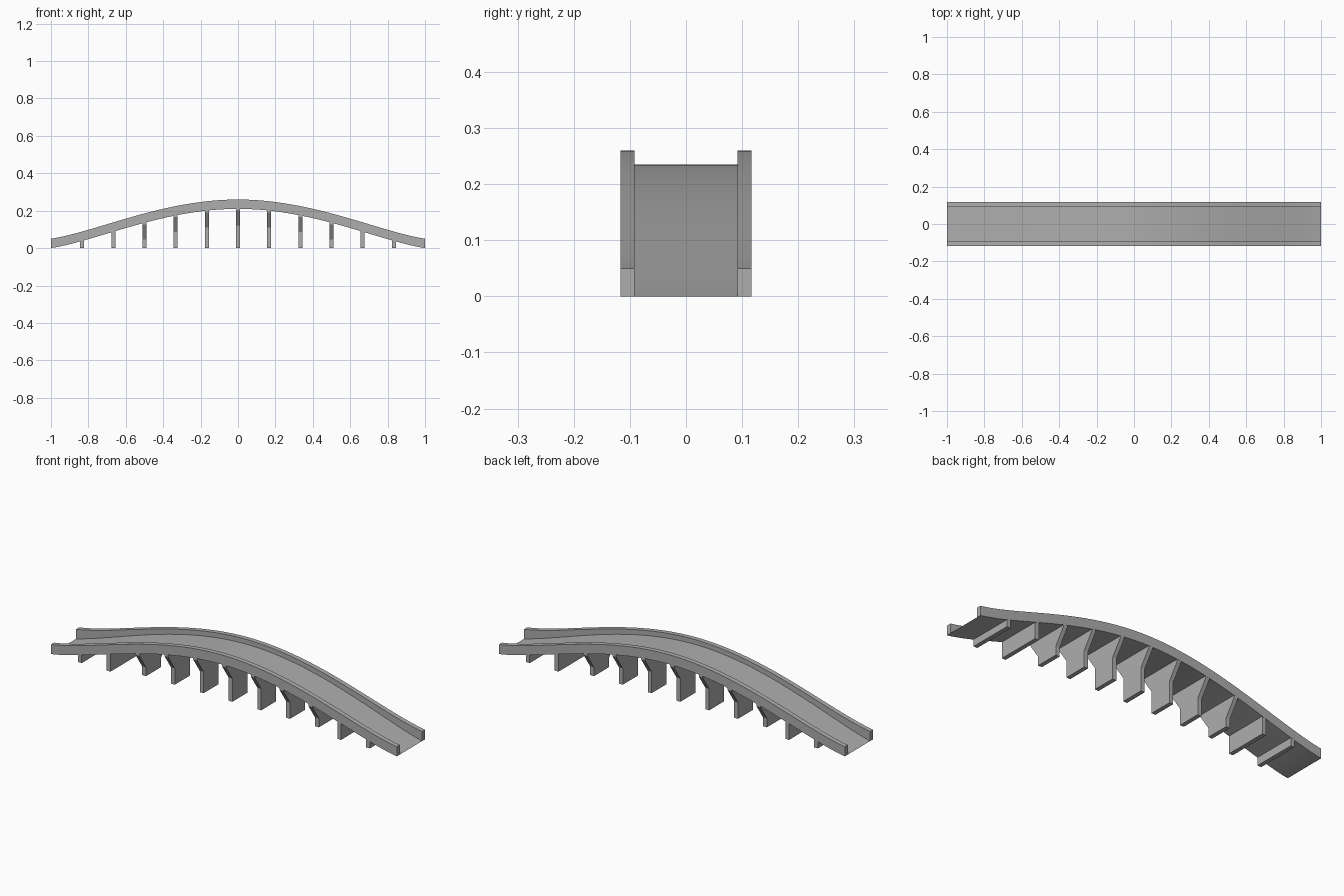
import bpy, bmesh
from mathutils import Vector
from mathutils.geometry import interpolate_bezier

cube = bpy.data.objects.get("Cube")
if cube:
    bpy.data.objects.remove(cube, do_unlink=True)

HALF_WIDTH, ROAD, WALL = 0.117, 0.092, 0.05

concrete = bpy.data.materials.new("concrete_grey")
concrete.use_nodes = True
grey = (0.42, 0.42, 0.42, 1)
concrete.diffuse_color = grey
concrete.node_tree.nodes["Principled BSDF"].inputs["Base Color"].default_value = grey


def arch(shoulder, crest):
    """Symmetric bridge curve as (x, z) vectors, from left end to right end."""
    half = interpolate_bezier(Vector((-1, 0)), Vector((-0.75, shoulder)),
                              Vector((-0.4, crest)), Vector((0, crest)), 25)
    half = [Vector((p[0], p[1])) for p in half]
    return half + [Vector((-p.x, p.y)) for p in reversed(half[:-1])]


def height(curve, x):
    for a, b in zip(curve, curve[1:]):
        if a.x <= x <= b.x:
            return a.y + (b.y - a.y) * (x - a.x) / (b.x - a.x)


def prism(name, outline, direction):
    """Extrude a closed outline of 3D points along a direction."""
    bm = bmesh.new()
    face = bm.faces.new([bm.verts.new(p) for p in outline])
    new = bmesh.ops.extrude_face_region(bm, geom=[face])["geom"]
    verts = [v for v in new if isinstance(v, bmesh.types.BMVert)]
    bmesh.ops.translate(bm, verts=verts, vec=direction)
    bmesh.ops.remove_doubles(bm, verts=bm.verts[:], dist=0.00001)
    bmesh.ops.recalc_face_normals(bm, faces=bm.faces[:])
    mesh = bpy.data.meshes.new(name)
    bm.to_mesh(mesh)
    bm.free()
    mesh.materials.append(concrete)
    obj = bpy.data.objects.new(name, mesh)
    bpy.context.collection.objects.link(obj)
    return obj


def smooth(obj):
    bpy.ops.object.select_all(action='DESELECT')
    obj.select_set(True)
    bpy.context.view_layer.objects.active = obj
    bpy.ops.object.shade_smooth_by_angle(angle=0.5)


soffit = arch(0.04, 0.21)
surface = arch(0.062, 0.235)

# Deck, tapering to nothing at both ends
outline = [(p.x, -ROAD, p.y) for p in soffit]
outline += [(p.x, -ROAD, p.y) for p in reversed(surface[1:-1])]
smooth(prism("deck", outline, (0, 2 * ROAD, 0)))

# Parapets along both edges
for name, y in (("front_parapet", -HALF_WIDTH), ("back_parapet", ROAD)):
    outline = [(p.x, y, p.y) for p in soffit]
    outline += [(p.x, y, p.y + WALL) for p in reversed(soffit)]
    smooth(prism(name, outline, (0, HALF_WIDTH - ROAD, 0)))

# Piers: plain walls near the ends, tapered hammerheads in the middle
THICK, FOOT, TAPER = 0.022, 0.062, 0.08
for i in range(-5, 6):
    x = i / 6
    top = height(soffit, x)
    w = HALF_WIDTH - 0.0005
    side = [(w, 0), (w, top)]
    if abs(i) <= 3:
        shoulder = top - 0.009
        side = [(FOOT, 0), (FOOT, shoulder - TAPER), (w, shoulder), (w, top)]
    side += [(-y, z) for y, z in reversed(side)]
    pier = prism(f"pier_{i + 6}", [(x - THICK / 2, y, z) for y, z in side], (THICK, 0, 0))
    # Fit the pier head to the slope of the deck
    for v in pier.data.vertices:
        if abs(v.co.z - top) < 0.0001:
            v.co.z = height(soffit, v.co.x) + 0.001
